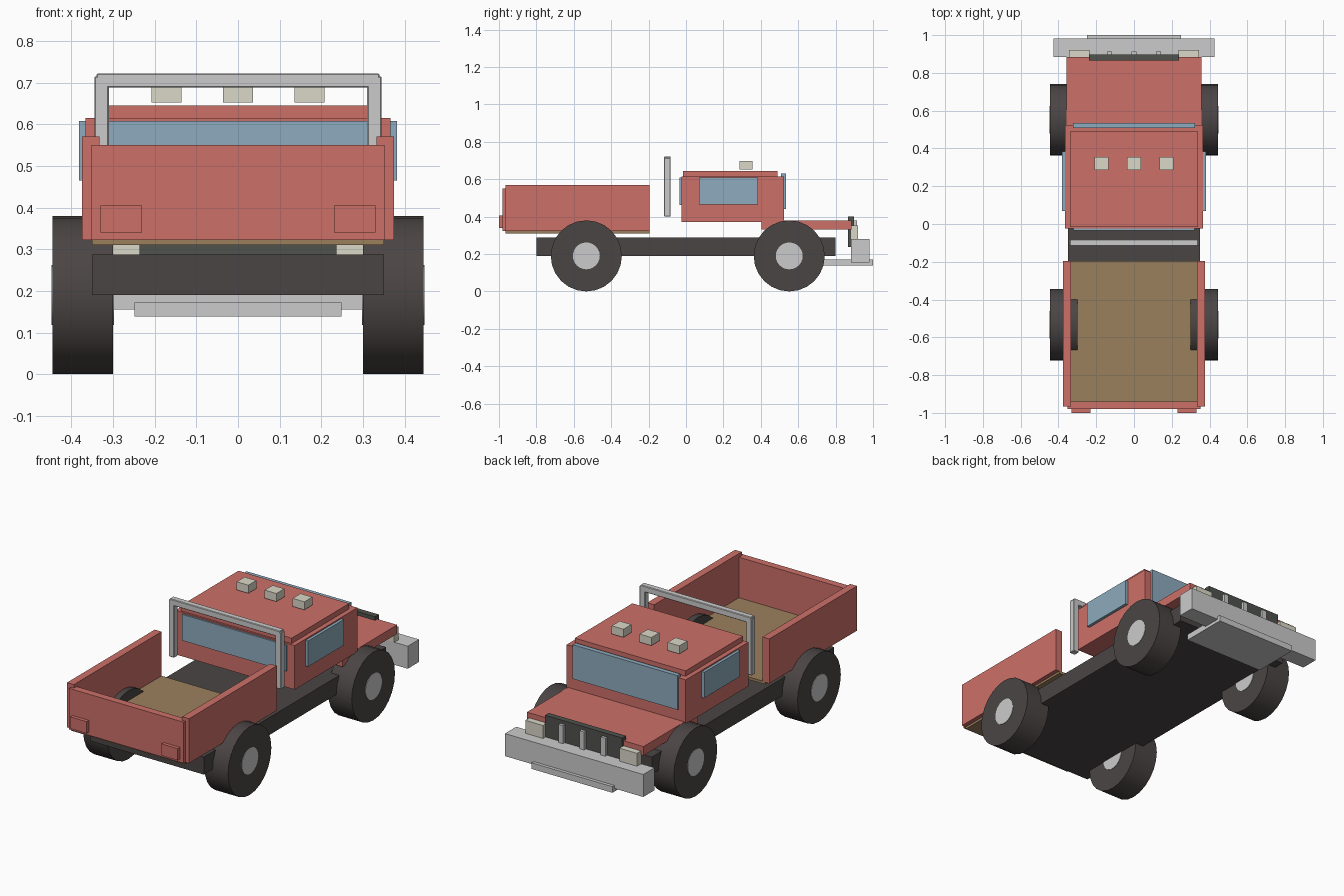
import bpy
import math

if "Cube" in bpy.data.objects:
    bpy.data.objects.remove(bpy.data.objects["Cube"])


def material(name, rgb):
    m = bpy.data.materials.new(name)
    m.diffuse_color = (*rgb, 1)
    m.use_nodes = True
    m.node_tree.nodes["Principled BSDF"].inputs["Base Color"].default_value = m.diffuse_color
    return m


RED = material("red_paint", (0.61, 0.16, 0.14))
GLASS = material("glass", (0.27, 0.41, 0.51))
DARK = material("dark_rubber", (0.07, 0.06, 0.058))
GRILLE = material("dark_grille", (0.08, 0.085, 0.075))
WOOD = material("wood", (0.33, 0.215, 0.11))
LAMP = material("lamp", (0.71, 0.69, 0.58))
METAL = material("metal", (0.6, 0.6, 0.61))


def box(name, x, y, z, mat, bevel=0):
    """Box from (min, max) pairs on each axis."""
    bpy.ops.mesh.primitive_cube_add(
        size=1, location=[(a + b) / 2 for a, b in (x, y, z)])
    o = bpy.context.object
    o.name = name
    o.scale = [b - a for a, b in (x, y, z)]
    bpy.ops.object.transform_apply(location=False, rotation=False, scale=True)
    o.data.materials.append(mat)
    if bevel:
        mod = o.modifiers.new("bevel", 'BEVEL')
        mod.width, mod.segments = bevel, 1
    return o


def pair(name, x, y, z, mat, bevel=0):
    """The same box on both sides of the truck."""
    box(name + "_right", x, y, z, mat, bevel)
    box(name + "_left", (-x[1], -x[0]), y, z, mat, bevel)


def disc(name, x, y, z, r, width, mat):
    bpy.ops.mesh.primitive_cylinder_add(
        vertices=24, radius=r, depth=width, location=(x, y, z),
        rotation=(0, math.pi / 2, 0))
    o = bpy.context.object
    o.name = name
    o.data.materials.append(mat)
    bpy.ops.object.shade_smooth_by_angle(angle=math.radians(30))


# Chassis
box("chassis", (-0.35, 0.35), (-0.80, 0.80), (0.19, 0.287), DARK)

# Load bed
box("bed_floor", (-0.35, 0.35), (-0.965, -0.195), (0.31, 0.325), WOOD)
pair("bed_side", (0.333, 0.375), (-0.965, -0.195), (0.322, 0.57), RED)
box("tailgate", (-0.352, 0.352), (-0.98, -0.94), (0.322, 0.55), RED)
pair("tail_lamp", (0.23, 0.33), (-1.0, -0.97), (0.34, 0.405), RED)

# Cab, roof and bonnet
box("cab", (-0.366, 0.366), (-0.025, 0.525), (0.37, 0.615), RED)
box("roof", (-0.34, 0.34), (-0.015, 0.49), (0.61, 0.645), RED)
box("bonnet", (-0.358, 0.358), (0.405, 0.885), (0.33, 0.38), RED)

# Windows
pair("side_window", (0.355, 0.382), (0.07, 0.385), (0.465, 0.608), GLASS)
box("rear_window", (-0.32, 0.32), (-0.034, -0.015), (0.463, 0.608), GLASS)
box("windscreen", (-0.322, 0.322), (0.508, 0.534), (0.44, 0.63), GLASS)

# Roll bar
pair("roll_bar_post", (0.31, 0.345), (-0.117, -0.083), (0.40, 0.715), METAL, 0.003)
box("roll_bar_top", (-0.34, 0.34), (-0.117, -0.083), (0.688, 0.722), METAL, 0.003)

# Roof lamps and grille bars
for i, s in enumerate((-1, 0, 1)):
    c = s * 0.172
    box(f"roof_lamp_{i}", (c - 0.036, c + 0.036), (0.285, 0.355), (0.652, 0.697), LAMP)
    c = s * 0.13
    box(f"grille_bar_{i}", (c - 0.014, c + 0.014), (0.885, 0.914), (0.25, 0.38), METAL)

# Nose
box("grille", (-0.237, 0.237), (0.865, 0.898), (0.237, 0.40), GRILLE)
pair("headlamp", (0.235, 0.343), (0.88, 0.92), (0.28, 0.352), LAMP)
box("front_bumper", (-0.425, 0.425), (0.883, 0.982), (0.155, 0.28), METAL)
box("skid_plate", (-0.248, 0.248), (0.735, 1.0), (0.138, 0.172), METAL)

# Wheels with hubs showing on both faces
for end, y in (("rear", -0.533), ("front", 0.552)):
    for side, s in (("right", 1), ("left", -1)):
        disc(f"{end}_tyre_{side}", s * 0.3725, y, 0.19, 0.19, 0.145, DARK)
        disc(f"{end}_hub_{side}", s * 0.3725, y, 0.19, 0.072, 0.15, METAL)
